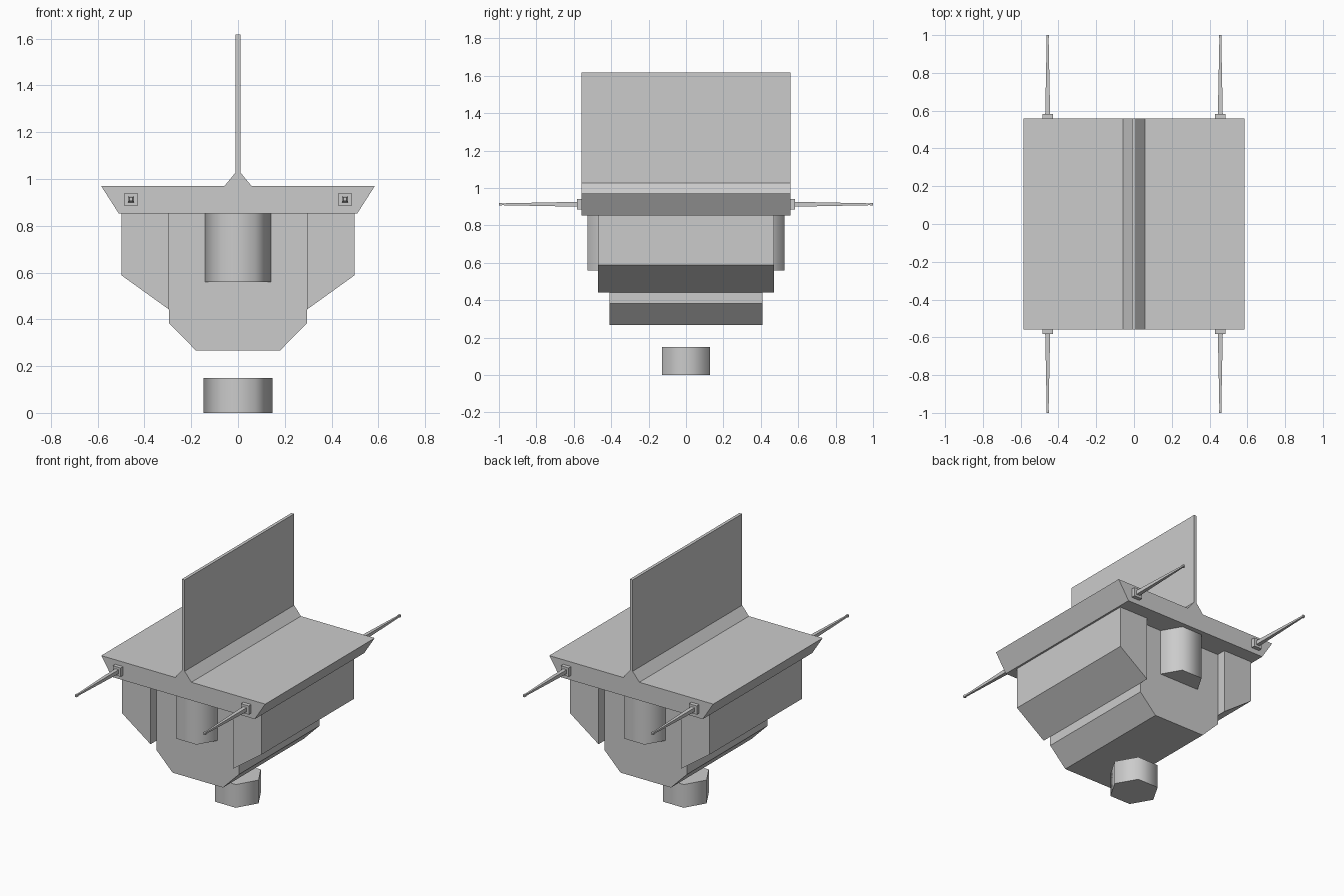
import bpy, bmesh
from math import cos, sin, pi, radians

if "Cube" in bpy.data.objects:
    bpy.data.objects.remove(bpy.data.objects["Cube"])


def loft(name, rings, smooth=False):
    """Skin equal-sized point rings and cap both ends."""
    bm = bmesh.new()
    loops = [[bm.verts.new(p) for p in ring] for ring in rings]
    n = len(loops[0])
    for a, b in zip(loops, loops[1:]):
        for i in range(n):
            j = (i + 1) % n
            bm.faces.new((a[i], a[j], b[j], b[i]))
    bm.faces.new(loops[0][::-1])
    bm.faces.new(loops[-1])
    bmesh.ops.recalc_face_normals(bm, faces=bm.faces)
    me = bpy.data.meshes.new(name)
    bm.to_mesh(me)
    bm.free()
    ob = bpy.data.objects.new(name, me)
    bpy.context.collection.objects.link(ob)
    if smooth:
        bpy.ops.object.select_all(action='DESELECT')
        ob.select_set(True)
        bpy.context.view_layer.objects.active = ob
        bpy.ops.object.shade_smooth_by_angle(angle=radians(65))
    return ob


def extrude_y(name, profile, half):
    return loft(name, [[(x, y, z) for x, z in profile] for y in (-half, half)])


def mirrored(right_half):
    return right_half + [(-x, z) for x, z in reversed(right_half)]


def hexagon(cy, z, r=0.147):
    return [(r * cos(i * pi / 3), cy + r * sin(i * pi / 3), z) for i in range(6)]


def square(cx, y, cz, h):
    return [(cx + h * a, y, cz + h * b) for a, b in ((-1, -1), (1, -1), (1, 1), (-1, 1))]


# deck plate with the tall central fin
extrude_y("deck_and_fin", mirrored([(0.51, 0.853), (0.585, 0.97), (0.058, 0.97),
                                    (0.01, 1.028), (0.01, 1.617)]), 0.558)

# central hull with chamfered keel
extrude_y("hull", mirrored([(0.18, 0.267), (0.295, 0.383), (0.295, 0.853)]), 0.41)

for side, s in (("left", -1), ("right", 1)):
    # side pods with sloping undersides
    extrude_y(f"{side}_pod", [(s * 0.295, 0.853), (s * 0.498, 0.853),
                              (s * 0.498, 0.588), (s * 0.295, 0.442)], 0.47)
    # slim barrels and their square mounts on both ends of the deck
    for end, e in (("front", -1), ("back", 1)):
        x, z = s * 0.457, 0.913
        loft(f"{end}_{side}_mount", [square(x, e * y, z, 0.028) for y in (0.55, 0.583)])
        loft(f"{end}_{side}_barrel",
             [square(x, e * y, z, h) for y, h in
              ((0.58, 0.013), (0.985, 0.005), (0.985, 0.007), (1.0, 0.007))])

# hexagonal drums in the front and back of the hull
for end, e in (("front", -1), ("back", 1)):
    loft(f"{end}_drum", [hexagon(e * 0.4, z) for z in (0.56, 0.853)], smooth=True)

# separate hexagonal foot floating below the hull
loft("foot", [hexagon(0, z) for z in (0, 0.093, 0.15)], smooth=True)
